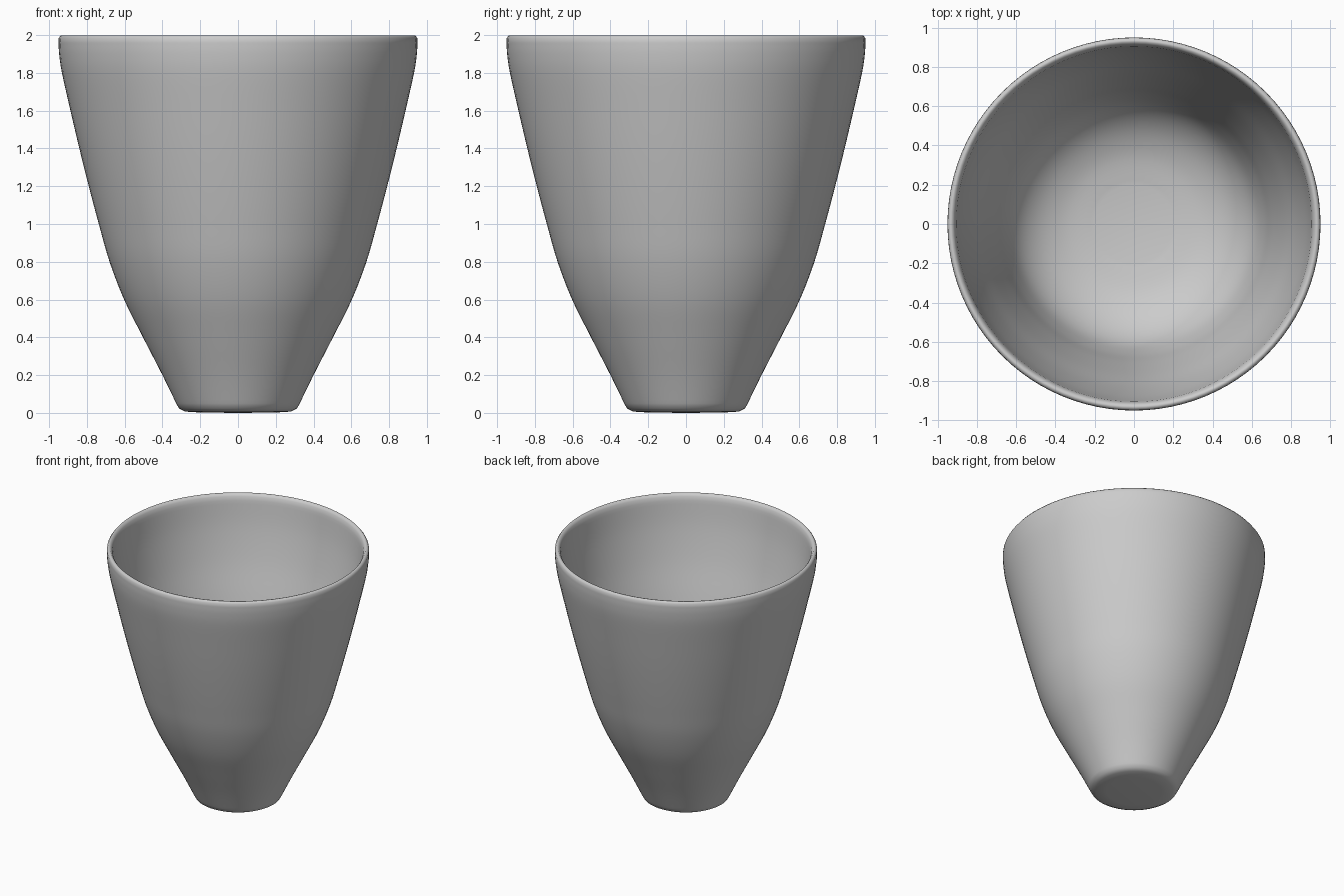
import bpy, bmesh, math

if "Cube" in bpy.data.objects:
    bpy.data.objects.remove(bpy.data.objects["Cube"])

SEGMENTS = 96


def smooth_profile(points, steps=5):
    """Catmull-Rom curve through (radius, height) points."""
    padded = [points[0]] + points + [points[-1]]
    result = []
    for a, b, c, d in zip(padded, padded[1:], padded[2:], padded[3:]):
        for i in range(steps):
            t = i / steps
            result.append(tuple(
                0.5 * (2 * q + (r - p) * t + (2 * p - 5 * q + 4 * r - s) * t * t
                       + (3 * q - p - 3 * r + s) * t ** 3)
                for p, q, r, s in zip(a, b, c, d)))
    return result + [points[-1]]


# Outer wall, from the small foot to the lip
outer = [(0.327, 0.05), (0.40, 0.2), (0.503, 0.4), (0.603, 0.6), (0.68, 0.8),
         (0.737, 1.0), (0.79, 1.2), (0.84, 1.4), (0.887, 1.6),
         (0.932, 1.8), (0.947, 1.9), (0.95, 1.96)]
# Inner wall, from the lip to the rounded floor
inner = [(0.905, 1.95), (0.88, 1.75), (0.83, 1.5), (0.765, 1.25),
         (0.705, 1.0), (0.66, 0.8), (0.60, 0.64), (0.50, 0.53), (0.36, 0.46), (0.2, 0.43)]
foot = [(0.0, 0.0), (0.2, 0.002), (0.28, 0.007), (0.312, 0.023)]
lip = [(0.949, 1.985), (0.938, 1.999), (0.925, 1.998), (0.912, 1.98)]
profile = foot + smooth_profile(outer) + lip + smooth_profile(inner) + [(0.0, 0.425)]

# Cup: spin the closed half-section around z
bm = bmesh.new()
verts = [bm.verts.new((r, 0, z)) for r, z in profile]
edges = [bm.edges.new(pair) for pair in zip(verts, verts[1:])]
bmesh.ops.spin(bm, geom=verts + edges, cent=(0, 0, 0), axis=(0, 0, 1),
               angle=math.tau, steps=SEGMENTS, use_merge=True)
bmesh.ops.remove_doubles(bm, verts=bm.verts, dist=0.0001)
bmesh.ops.recalc_face_normals(bm, faces=bm.faces)
mesh = bpy.data.meshes.new("cup")
bm.to_mesh(mesh)
bm.free()
mesh.shade_smooth()
cup = bpy.data.objects.new("cup", mesh)
bpy.context.collection.objects.link(cup)
